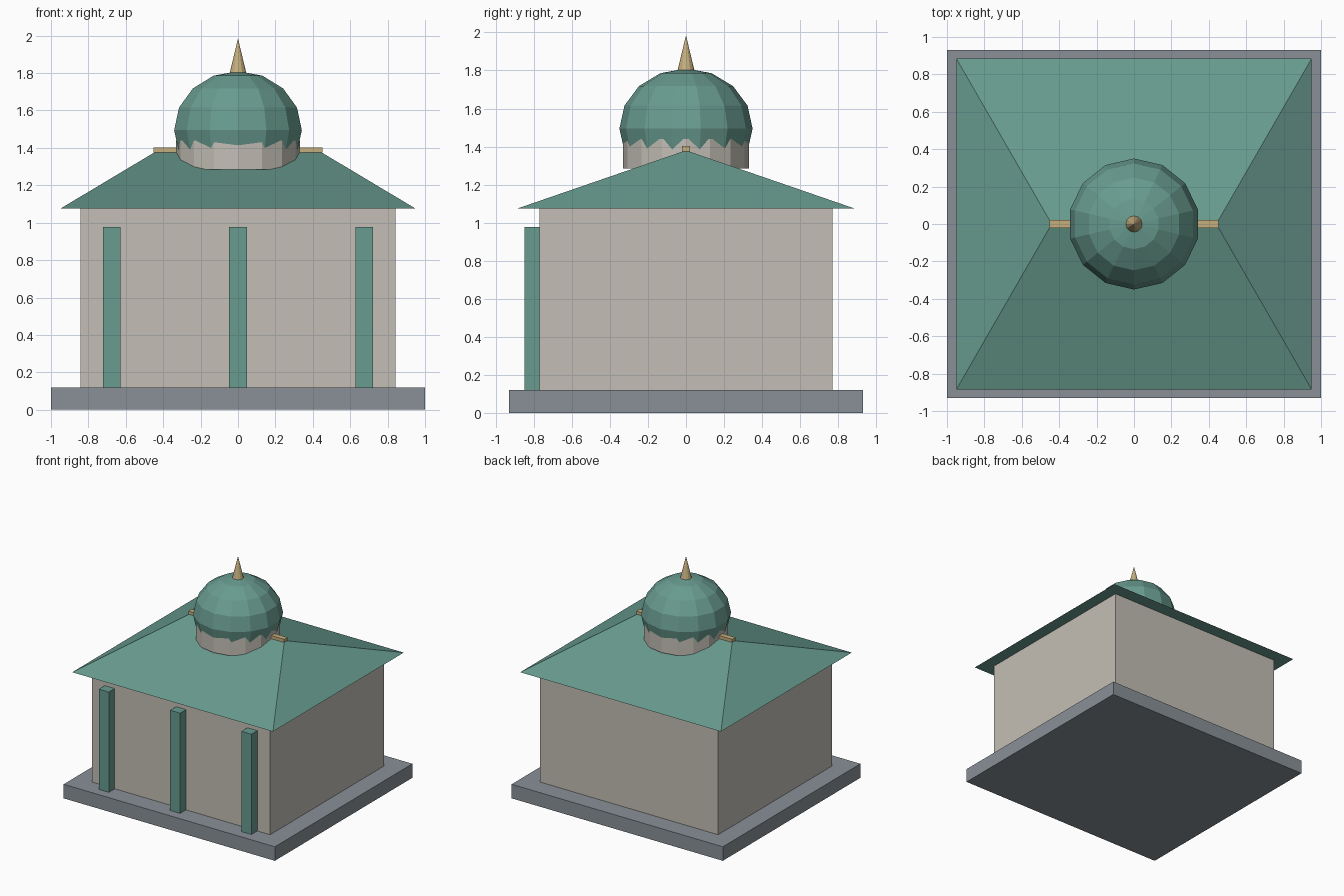
import bpy, bmesh, math
from mathutils import Matrix

if "Cube" in bpy.data.objects:
    bpy.data.objects.remove(bpy.data.objects["Cube"])


def material(name, rgb):
    m = bpy.data.materials.new(name)
    m.diffuse_color = (*rgb, 1)
    m.use_nodes = True
    m.node_tree.nodes["Principled BSDF"].inputs["Base Color"].default_value = m.diffuse_color
    return m


GREEN = material("green", (0.14, 0.33, 0.275))
STONE = material("warm_stone", (0.55, 0.52, 0.465))
GREY = material("slate_grey", (0.25, 0.28, 0.31))
GOLD = material("gold", (0.56, 0.43, 0.21))


def finish(name, bm, mat):
    bmesh.ops.recalc_face_normals(bm, faces=bm.faces)
    me = bpy.data.meshes.new(name)
    bm.to_mesh(me)
    bm.free()
    me.materials.append(mat)
    ob = bpy.data.objects.new(name, me)
    bpy.context.collection.objects.link(ob)
    return ob


def box(name, lo, hi, mat):
    bm = bmesh.new()
    bmesh.ops.create_cube(bm, size=1)
    for v in bm.verts:
        v.co = [(a + b) / 2 + c * (b - a) for a, b, c in zip(lo, hi, v.co)]
    return finish(name, bm, mat)


def cone(name, sides, r1, r2, z0, z1, mat):
    bm = bmesh.new()
    bmesh.ops.create_cone(bm, cap_ends=True, segments=sides, radius1=r1, radius2=r2,
                          depth=z1 - z0, matrix=Matrix.Translation((0, 0, (z0 + z1) / 2)))
    bmesh.ops.remove_doubles(bm, verts=bm.verts, dist=1e-5)
    return finish(name, bm, mat)


# Base slab and walls
box("base", (-1, -0.93, 0), (1, 0.93, 0.12), GREY)
box("walls", (-0.843, -0.77, 0.12), (0.843, 0.77, 1.08), STONE)

# Front pillars
for i, x in enumerate((-0.675, 0, 0.675)):
    box(f"front_pillar_{i + 1}", (x - 0.047, -0.85, 0.12), (x + 0.047, -0.77, 0.978), GREEN)

# Hipped roof: eave rectangle rising to a ridge
bm = bmesh.new()
a, b, c, d = [bm.verts.new((x, y, 1.075)) for x, y in
              ((-0.95, -0.885), (0.95, -0.885), (0.95, 0.885), (-0.95, 0.885))]
l, r = [bm.verts.new((x, 0, 1.38)) for x in (-0.44, 0.44)]
for f in ((d, c, b, a), (a, b, r, l), (c, d, l, r), (b, c, r), (d, a, l)):
    bm.faces.new(f)
finish("hipped_roof", bm, GREEN)

# Ridge cap
box("ridge_cap", (-0.453, -0.022, 1.375), (0.453, 0.022, 1.402), GOLD)

# Drum under the dome
cone("drum", 16, 0.332, 0.332, 1.285, 1.44, STONE)

# Faceted dome with its lower part hidden inside the drum
bm = bmesh.new()
bmesh.ops.create_uvsphere(bm, u_segments=14, v_segments=8, radius=1)
bmesh.ops.delete(bm, geom=[v for v in bm.verts if v.co.z < -0.5], context='VERTS')
bmesh.ops.holes_fill(bm, edges=[e for e in bm.edges if e.is_boundary])
for v in bm.verts:
    v.co = (v.co.x * 0.35, v.co.y * 0.35, 1.495 + v.co.z * 0.315)
finish("dome", bm, GREEN)

# Pointed finial
cone("finial", 12, 0.048, 0, 1.785, 1.985, GOLD)
